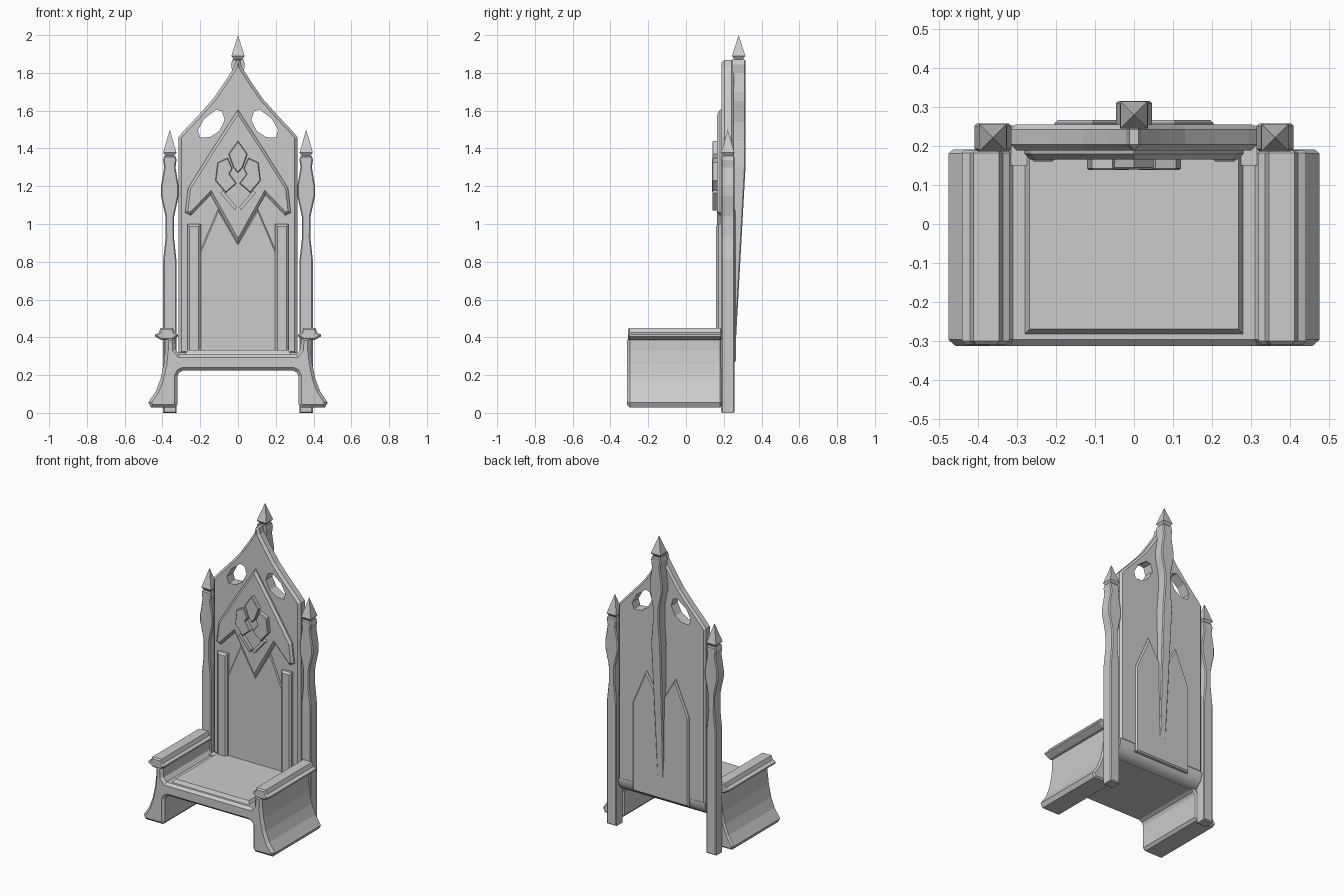
import bpy, bmesh
from math import pi, sqrt, cos, sin
from mathutils import Matrix

if "Cube" in bpy.data.objects:
    bpy.data.objects.remove(bpy.data.objects["Cube"])


def finish(bm, name):
    bmesh.ops.recalc_face_normals(bm, faces=bm.faces[:])
    me = bpy.data.meshes.new(name)
    bm.to_mesh(me)
    bm.free()
    ob = bpy.data.objects.new(name, me)
    bpy.context.collection.objects.link(ob)
    return ob


def prism(name, pts, y0, y1, front=0.0, back=0.0):
    """Front outline (x, z) extruded from y0 to y1, with chamfered rims."""
    bm = bmesh.new()
    face = bm.faces.new([bm.verts.new((x, y0, z)) for x, z in pts])
    ext = bmesh.ops.extrude_face_region(bm, geom=[face], use_keep_orig=True)
    for v in ext["geom"]:
        if isinstance(v, bmesh.types.BMVert):
            v.co.y = y1
    bmesh.ops.recalc_face_normals(bm, faces=bm.faces[:])
    for y, w in ((y0, front), (y1, back)):
        if w:
            rim = [e for e in bm.edges if all(abs(v.co.y - y) < 1e-5 for v in e.verts)]
            bmesh.ops.bevel(bm, geom=rim, offset=w, segments=1, affect='EDGES',
                            clamp_overlap=True)
    return finish(bm, name)


def both(half):
    """Close a right-hand half outline with its mirror image."""
    return half + [(-x, z) for x, z in reversed(half) if x > 1e-6]


def flip(pts):
    return [(-x, z) for x, z in pts]


def around(cx, levels):
    """Symmetric post outline from (half width, z) levels."""
    return [(cx + w, z) for w, z in levels] + [(cx - w, z) for w, z in reversed(levels)]


def finial(name, x, y, z, h, r):
    """Square spike on a short flared neck."""
    bm = bmesh.new()
    for r1, r2, za, zb in ((0.5 * r, r, z - 0.025, z), (r, 0, z, z + h)):
        m = Matrix.Translation((x, y, (za + zb) / 2)) @ Matrix.Rotation(pi / 4, 4, 'Z')
        bmesh.ops.create_cone(bm, cap_ends=True, segments=4, radius1=r1 * sqrt(2),
                              radius2=r2 * sqrt(2), depth=zb - za, matrix=m)
    finish(bm, name)


# Seat frame with flared legs
body = [(0, 0.225), (0.29, 0.225), (0.31, 0.215), (0.32, 0.195), (0.32, 0.045), (0.335, 0.028),
        (0.46, 0.028), (0.475, 0.055), (0.435, 0.115), (0.41, 0.18), (0.393, 0.26), (0.385, 0.33),
        (0.385, 0.40), (0.335, 0.40), (0.33, 0.335), (0.31, 0.31), (0, 0.31)]
prism("seat_frame", both(body), -0.312, 0.19, 0.016, 0.01)

# Stepped armrests
arm = [(0.35, 0.385), (0.405, 0.385), (0.44, 0.405), (0.44, 0.415), (0.42, 0.425), (0.41, 0.45),
       (0.345, 0.45), (0.335, 0.425), (0.318, 0.415), (0.318, 0.405)]
prism("armrest_right", arm, -0.308, 0.188, 0.01, 0.006)
prism("armrest_left", flip(arm), -0.308, 0.188, 0.01, 0.006)

# Raised seat slab with sloping rim
bm = bmesh.new()
bmesh.ops.create_cube(bm, size=1)
for v in bm.verts:
    top = v.co.z > 0
    ins = 0.018 if top else 0
    v.co = ((0.285 - ins) * (1 if v.co.x > 0 else -1),
            (0.19 if v.co.y > 0 else -0.287 + ins), 0.332 if top else 0.30)
finish(bm, "seat_slab")

# Rounded join between seat underside and backrest
bm = bmesh.new()
side = [(0.15, 0.32), (0.15, 0.225)]
side += [(0.17 + 0.082 * sin(i * pi / 12), 0.307 - 0.082 * cos(i * pi / 12)) for i in range(7)]
side += [(0.252, 0.32)]
f = bm.faces.new([bm.verts.new((-0.315, y, z)) for y, z in side])
ext = bmesh.ops.extrude_face_region(bm, geom=[f], use_keep_orig=True)
for v in ext["geom"]:
    if isinstance(v, bmesh.types.BMVert):
        v.co.x = 0.315
heel = finish(bm, "seat_heel")

# Backrest with pointed top
outline = [(0.315, 0.31), (0.315, 1.46), (0.29, 1.49), (0.21, 1.575), (0.13, 1.665),
           (0.065, 1.76), (0.02, 1.83), (0.012, 1.868)]
backrest = prism("backrest", both(outline), 0.188, 0.254, 0.016, 0.012)

# Tilted openings in the backrest
hole = [(0.116, 1.605), (0.085, 1.597), (0.07, 1.55), (0.10, 1.492), (0.148, 1.46),
        (0.20, 1.457), (0.212, 1.497), (0.18, 1.556)]
for s, pts in (("right", hole), ("left", flip(hole))):
    cut = prism("opening_cutter_" + s, pts, 0.1, 0.4)
    cut.hide_render = True
    cut.display_type = 'WIRE'
    mod = backrest.modifiers.new("opening_" + s, 'BOOLEAN')
    mod.operation = 'DIFFERENCE'
    mod.solver = 'EXACT'
    mod.object = cut

# Twin-arch panels on the front and the rear
arch = [(0, 0.90), (0.105, 1.08), (0.203, 0.85), (0.203, 0.27)]
prism("rear_arch_panel", both(arch), 0.24, 0.266, 0, 0.008)
arch_front = [(x, max(z, 0.32)) for x, z in arch]
prism("front_arch_panel", both(arch_front), 0.18, 0.20, 0.006)

# Slim columns beside the front panel
col = [(0.196, 0.31), (0.268, 0.31), (0.268, 1.0), (0.196, 1.0)]
prism("column_right", col, 0.16, 0.20, 0.012)
prism("column_left", flip(col), 0.16, 0.20, 0.012)

# Gable plate
gable = [(0, 1.605), (0.14, 1.39), (0.265, 1.19), (0.28, 1.06), (0.25, 1.045),
         (0.145, 1.155), (0, 0.895)]
prism("gable_plate", both(gable), 0.165, 0.20, 0.014)

# Leaf ornament on the gable
prism("ornament_bud", both([(0, 1.44), (0.05, 1.37), (0.025, 1.30), (0, 1.27)]), 0.14, 0.18, 0.004)
leaf = [(0.055, 1.35), (0.108, 1.325), (0.12, 1.23), (0.065, 1.165), (0.008, 1.215),
        (0.045, 1.265), (0.03, 1.295)]
stem = [(0.095, 1.165), (0.015, 1.072), (0.006, 1.09), (0.08, 1.178)]
for s, g in (("right", lambda p: p), ("left", flip)):
    prism("ornament_leaf_" + s, g(leaf), 0.138, 0.18, 0.004)
    prism("ornament_stem_" + s, g(stem), 0.14, 0.18)

# Side posts with wavy outline and spikes
levels = [(0.035, 0), (0.035, 0.81), (0.022, 0.93), (0.023, 1.04), (0.047, 1.15),
          (0.047, 1.20), (0.03, 1.30), (0.036, 1.34), (0.03, 1.36)]
for s, x in (("right", 0.361), ("left", -0.361)):
    prism("post_" + s, around(x, levels), 0.186, 0.257, 0.006, 0.006)
    finial("post_finial_" + s, x, 0.221, 1.378, 0.122, 0.035)

# Rear spine that tapers into the backrest
spine_levels = [(0.022, 0.28), (0.035, 1.30), (0.024, 1.44), (0.024, 1.54), (0.046, 1.65),
                (0.046, 1.70), (0.03, 1.80), (0.036, 1.845), (0.03, 1.87)]
spine = prism("rear_spine", around(0, spine_levels), 0.244, 0.315, 0, 0.006)
for v in spine.data.vertices:
    if v.co.z < 1.0 and v.co.y > 0.25:
        v.co.y -= 0.056
finial("spine_finial", 0, 0.279, 1.89, 0.11, 0.035)

# Smooth only the rounded join
for p in heel.data.polygons:
    p.use_smooth = abs(p.normal.x) < 0.5 and p.normal.y > 0.1 and p.normal.z < -0.1
